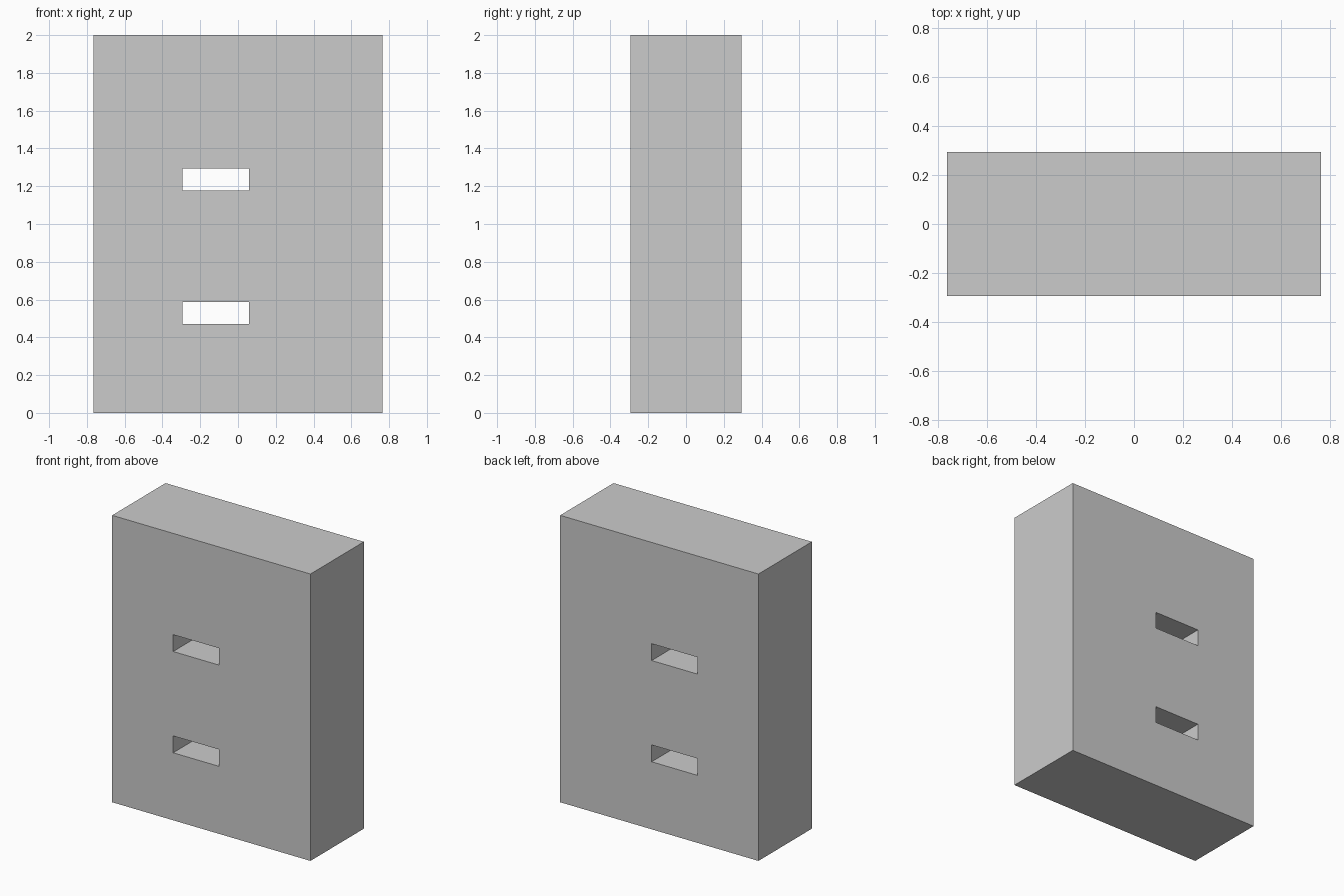
import bpy

if "Cube" in bpy.data.objects:
    bpy.data.objects.remove(bpy.data.objects["Cube"])

U = 2 / 34  # grid unit: the block is 26 x 10 x 34 units


def box(name, x0, x1, y0, y1, z0, z1):
    """Box spanning the given limits, in grid units."""
    bpy.ops.mesh.primitive_cube_add(size=1)
    ob = bpy.context.object
    ob.name = name
    ob.location = ((x0 + x1) * U / 2, (y0 + y1) * U / 2, (z0 + z1) * U / 2)
    ob.scale = ((x1 - x0) * U, (y1 - y0) * U, (z1 - z0) * U)
    bpy.ops.object.transform_apply(location=True, rotation=False, scale=True)
    return ob


# Main slab
block = box("block", -13, 13, -5, 5, 0, 34)

# Two slots running right through from front to back
for name, z in (("lower_slot", 8), ("upper_slot", 20)):
    cutter = box(name + "_cutter", -5, 1, -6, 6, z, z + 2)
    cutter.hide_render = True
    mod = block.modifiers.new(name, 'BOOLEAN')
    mod.operation = 'DIFFERENCE'
    mod.solver = 'EXACT'
    mod.object = cutter
    bpy.context.view_layer.objects.active = block
    bpy.ops.object.modifier_apply(modifier=mod.name)
    bpy.data.objects.remove(cutter, do_unlink=True)
